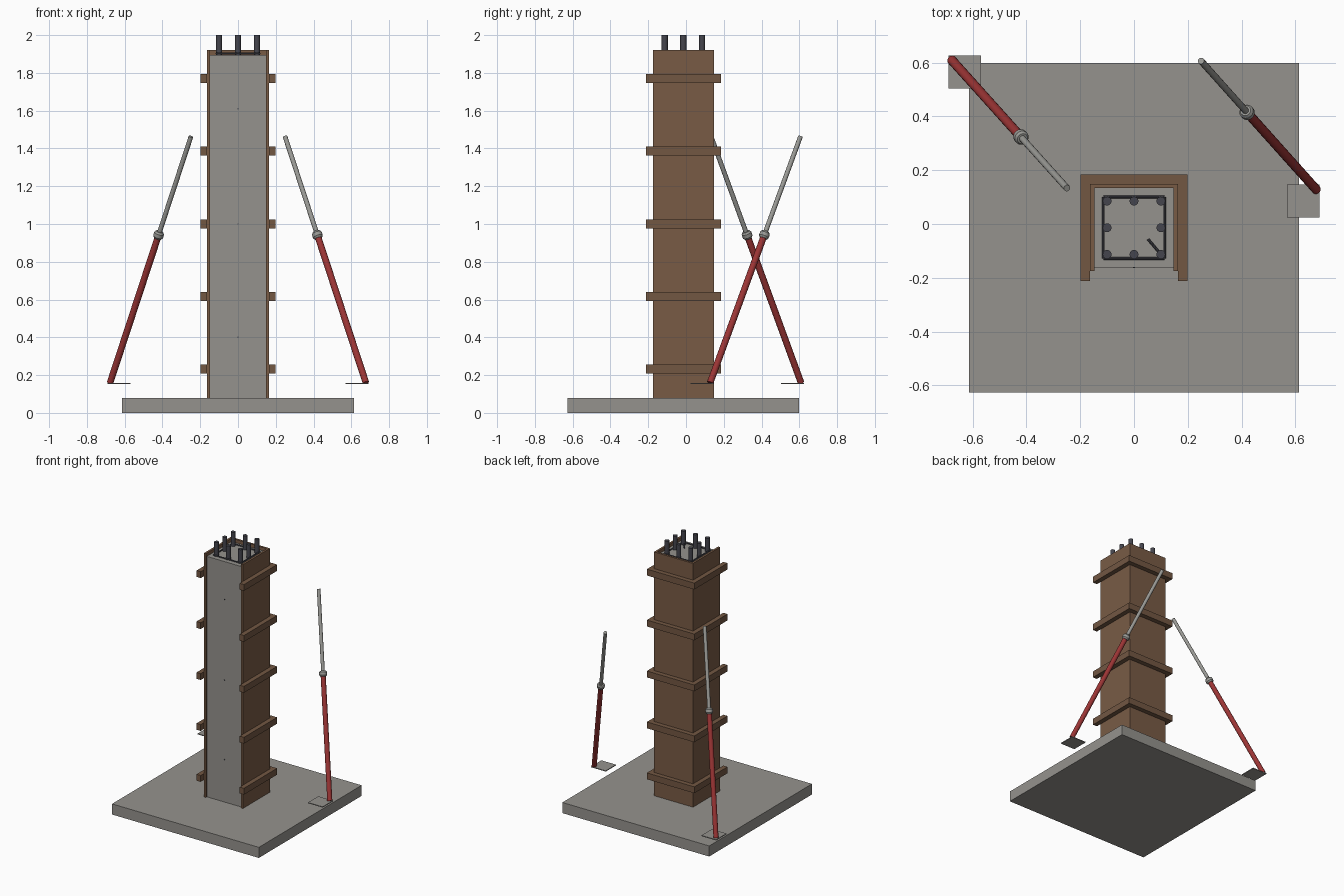
import bpy, bmesh
from mathutils import Vector

cube = bpy.data.objects.get("Cube")
if cube:
    bpy.data.objects.remove(cube, do_unlink=True)


def material(name, r, g, b):
    m = bpy.data.materials.new(name)
    m.use_nodes = True
    m.diffuse_color = (r, g, b, 1)
    m.node_tree.nodes["Principled BSDF"].inputs["Base Color"].default_value = (r, g, b, 1)
    return m


CONCRETE = material("concrete grey", 0.30, 0.29, 0.27)
PLYWOOD = material("plywood brown", 0.19, 0.105, 0.06)
TIMBER = material("timber brown", 0.17, 0.095, 0.055)
REBAR = material("dark steel", 0.06, 0.06, 0.075)
STEEL = material("galvanised grey", 0.32, 0.32, 0.30)
RED = material("prop red", 0.33, 0.035, 0.035)

CY = -0.014              # column centre along y
SLAB_TOP, COLUMN_TOP, PANEL_TOP = 0.08, 1.895, 1.92


def finish(name, bm, mat):
    mesh = bpy.data.meshes.new(name)
    bm.to_mesh(mesh)
    bm.free()
    mesh.materials.append(mat)
    obj = bpy.data.objects.new(name, mesh)
    bpy.context.collection.objects.link(obj)
    return obj


def box(name, x, y, z, mat):
    """Box from (low, high) ranges."""
    bm = bmesh.new()
    bmesh.ops.create_cube(bm, size=1)
    for v in bm.verts:
        v.co = [(a + b) / 2 + c * (b - a) for (a, b), c in zip((x, y, z), v.co)]
    return finish(name, bm, mat)


def turned(name, start, end, rings, mat, sides=16):
    """Closed round bar; rings are (fraction along axis, radius)."""
    start, end = Vector(start), Vector(end)
    turn = (end - start).to_track_quat('Z', 'Y')
    bm = bmesh.new()
    loops = []
    for t, radius in rings:
        made = bmesh.ops.create_circle(bm, segments=sides, radius=radius)["verts"]
        for v in made:
            v.co = turn @ v.co + start.lerp(end, t)
        loops.append(made)
    for a, b in zip(loops, loops[1:]):
        for i in range(sides):
            j = (i + 1) % sides
            bm.faces.new((a[i], a[j], b[j], b[i]))
    bm.faces.new(loops[0])
    bm.faces.new(loops[-1])
    bmesh.ops.recalc_face_normals(bm, faces=bm.faces)
    obj = finish(name, bm, mat)
    bpy.ops.object.select_all(action='DESELECT')
    obj.select_set(True)
    bpy.context.view_layer.objects.active = obj
    bpy.ops.object.shade_smooth_by_angle()
    return obj


def rod(name, start, end, radius, mat, sides=16):
    return turned(name, start, end, [(0, radius), (1, radius)], mat, sides)


# Footing and cast column
box("footing_slab", (-0.613, 0.613), (CY - 0.613, CY + 0.613), (0, SLAB_TOP), CONCRETE)
box("column", (-0.147, 0.147), (CY - 0.147, CY + 0.147), (SLAB_TOP, COLUMN_TOP), CONCRETE)

# Formwork panels on three sides, open at the front
panel_z = (SLAB_TOP, PANEL_TOP)
box("left_panel", (0.147, 0.163), (-0.174, 0.149), panel_z, PLYWOOD)
box("right_panel", (-0.163, -0.147), (-0.174, 0.149), panel_z, PLYWOOD)
box("back_panel", (-0.147, 0.147), (0.133, 0.149), panel_z, PLYWOOD)

# Timber walers
for i in range(5):
    z = 0.232 + i * 0.3845
    span = (z - 0.024, z + 0.024)
    box("left_waler", (0.163, 0.198), (-0.212, 0.184), span, TIMBER)
    box("right_waler", (-0.198, -0.163), (-0.212, 0.184), span, TIMBER)
    box("back_waler", (-0.163, 0.163), (0.149, 0.184), span, TIMBER)

# Reinforcing bars around the column edge
for i in (-1, 0, 1):
    for j in (-1, 0, 1):
        if i or j:
            x, y = i * 0.1, CY + j * 0.099
            rod("reinforcing_bar", (x, y, 1.8), (x, y, 2.0), 0.0165, REBAR)

# Stirrup ring and its hook
R, TIE_Z = 0.114, 1.902
corners = [(R, CY + R), (-R, CY + R), (-R, CY - R), (R, CY - R)]
for a, b in zip(corners, corners[1:] + corners[:1]):
    rod("stirrup", (*a, TIE_Z), (*b, TIE_Z), 0.005, REBAR, 8)
rod("stirrup_hook", (R - 0.01, CY - R + 0.01, TIE_Z), (0.052, CY - 0.042, TIE_Z), 0.005, REBAR, 8)

# Small tie ends in the open face
for z in (0.4, 1.0, 1.61):
    rod("tie_end", (0, CY - 0.14, z), (0, CY - 0.15, z), 0.004, REBAR, 8)


def prop(side, foot, tip, plate_x, plate_y):
    """Telescopic prop with red outer tube, collar, inner tube and foot plate."""
    foot, tip = Vector(foot), Vector(tip)
    joint = foot.lerp(tip, 0.6)
    half = (tip - foot).normalized() * 0.02
    rod(side + "_prop_outer_tube", foot, joint, 0.0175, RED)
    rod(side + "_prop_inner_tube", joint, tip, 0.0125, STEEL)
    turned(side + "_prop_collar", joint - half, joint + half,
           [(0, 0.02), (0.25, 0.027), (0.75, 0.027), (1, 0.02)], STEEL)
    box(side + "_prop_foot_plate", (plate_x - 0.061, plate_x + 0.061),
        (plate_y - 0.061, plate_y + 0.061), (0.152, 0.158), CONCRETE)


prop("right", (-0.677, 0.609, 0.16), (-0.249, 0.133, 1.463), -0.629, 0.565)
prop("left", (0.677, 0.128, 0.16), (0.249, 0.606, 1.463), 0.629, 0.085)
